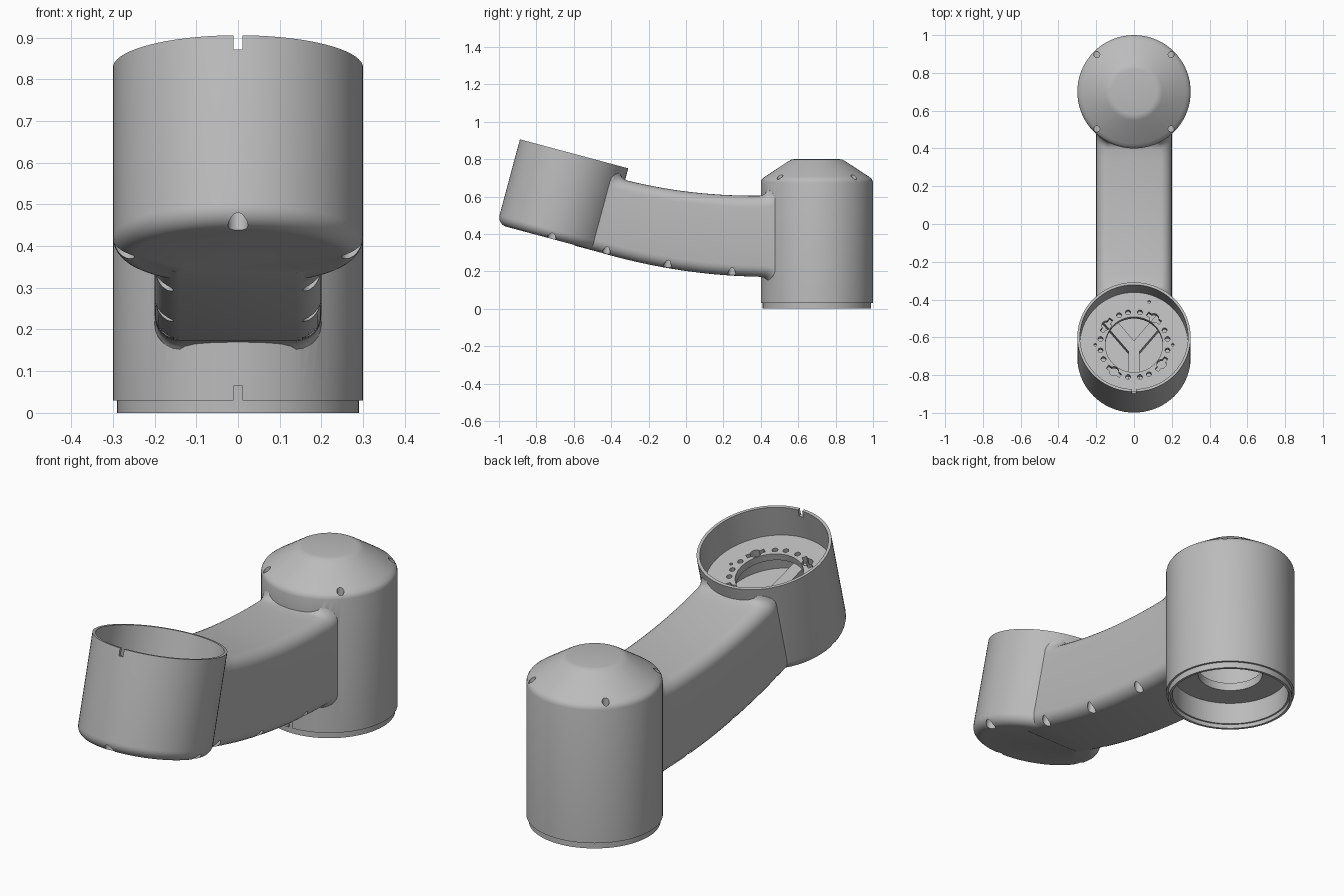
import bpy, bmesh
from math import sin, cos, pi, radians, sqrt
from mathutils import Matrix, Vector

if "Cube" in bpy.data.objects:
    bpy.data.objects.remove(bpy.data.objects["Cube"])

TILT = radians(15)
ARC_R = 3.0
ELBOW = Matrix.Translation((0, 0.7, 0))
CUP = Matrix.Translation((0, -0.72, 0.374)) @ Matrix.Rotation(-TILT, 4, 'X')

metal = bpy.data.materials.new("cast_grey")
metal.use_nodes = True
metal.diffuse_color = (0.5, 0.5, 0.5, 1)
metal.node_tree.nodes["Principled BSDF"].inputs["Base Color"].default_value = (0.5, 0.5, 0.5, 1)


def make_object(name, bm, matrix=Matrix()):
    bmesh.ops.recalc_face_normals(bm, faces=bm.faces)
    bm.transform(matrix)
    mesh = bpy.data.meshes.new(name)
    bm.to_mesh(mesh)
    bm.free()
    mesh.materials.append(metal)
    obj = bpy.data.objects.new(name, mesh)
    bpy.context.collection.objects.link(obj)
    return obj


def loft(bm, rings):
    """Skin closed rings of points and cap both ends."""
    loops = [[bm.verts.new(p) for p in ring] for ring in rings]
    n = len(loops[0])
    for a, b in zip(loops, loops[1:]):
        for i in range(n):
            j = (i + 1) % n
            bm.faces.new((a[i], a[j], b[j], b[i]))
    bm.faces.new(loops[0][::-1])
    bm.faces.new(loops[-1])


def turned(name, profile, matrix, sides=72):
    bm = bmesh.new()
    loft(bm, [[(r * cos(2 * pi * i / sides), r * sin(2 * pi * i / sides), z)
               for i in range(sides)] for r, z in profile])
    return make_object(name, bm, matrix)


def add_bore(bm, x, y, low, high, radius, matrix):
    place = matrix @ Matrix.Translation((x, y, (low + high) / 2))
    bmesh.ops.create_cone(bm, cap_ends=True, segments=20, radius1=radius,
                          radius2=radius, depth=high - low, matrix=place)


def add_box(bm, centre, size, matrix):
    bmesh.ops.create_cube(bm, size=1, matrix=matrix @ Matrix.Translation(centre)
                          @ Matrix.Diagonal((*size, 1)))


def combine(target, tool, operation):
    tool.hide_render = True
    mod = target.modifiers.new(operation, 'BOOLEAN')
    mod.operation, mod.object = operation, tool
    mod.solver = 'EXACT'
    mod.use_self = True
    with bpy.context.temp_override(object=target, active_object=target):
        bpy.ops.object.modifier_apply(modifier=mod.name)
    bpy.data.objects.remove(tool)


def arm_frame(s):
    """Frame at distance s along the arm, measured from the elbow wall."""
    bend = min(max(s, 0), ARC_R * TILT)
    a = bend / ARC_R
    rest = s - bend
    y = 0.4 - ARC_R * sin(a) - rest * cos(a)
    z = 0.388 + ARC_R * (1 - cos(a)) + rest * sin(a)
    return Matrix.Translation((0, y, z)) @ Matrix.Rotation(-a, 4, 'X')


def arm_half(s):
    t = min(max(s / (ARC_R * TILT), 0), 1)
    return 0.2175 - 0.0135 * t


def arm_section(s, top, bottom, wrap):
    """Rounded rectangle, flared up and down, wrapped around a housing wall."""
    half, corner, ring = arm_half(s), 0.06, []
    for q, (sx, sz) in enumerate(((1, 1), (-1, 1), (-1, -1), (1, -1))):
        for k in range(7):
            t = (q + k / 6) * pi / 2
            x = sx * (0.2 - corner) + corner * cos(t)
            z = sz * (half - corner) + corner * sin(t)
            z += top if sz > 0 else -bottom
            y = wrap * (0.3 - sqrt(0.09 - x * x))
            ring.append(arm_frame(s) @ Vector((x, y, z)))
    return ring


# Elbow housing with stepped rim and conical cap
housing = turned("arm_link", [
    (0.29, 0), (0.29, 0.03), (0.3, 0.03), (0.3, 0.675), (0.297, 0.687), (0.29, 0.697),
    (0.275, 0.708), (0.15, 0.79), (0.137, 0.797), (0.12, 0.8)], ELBOW)

# Tilted cup with rounded lower edge
edge = [(0.25 + 0.05 * sin(k * pi / 16), 0.05 - 0.05 * cos(k * pi / 16)) for k in range(9)]
cup = turned("cup", edge + [(0.3, 0.47)], CUP)

# Curved arm, flared where it meets both housings
fillet = [(0, 0.03), (0.006, 0.018), (0.015, 0.009), (0.028, 0.003), (0.045, 0)]
end = ARC_R * TILT
stations = [(-0.15, 0.03, 0.018, 1)]
stations += [(d, f, f * 0.6, 1) for d, f in fillet]
stations += [(0.045 + (end - 0.09) * k / 14, 0, 0, max(1 - k / 5, 0) - max(k / 5 - 1.8, 0))
             for k in range(1, 14)]
stations += [(end - d, f, 0, -1) for d, f in reversed(fillet)]
stations += [(end + 0.13, 0.03, 0, -1)]
bm = bmesh.new()
loft(bm, [arm_section(*st) for st in stations])
arm = make_object("arm", bm)

combine(housing, cup, 'UNION')
combine(housing, arm, 'UNION')

# Hollow interiors: open mouth, flange hole, inner chamber
combine(housing, turned("elbow_hollow", [
    (0.278, -0.02), (0.278, 0.02), (0.27, 0.02), (0.27, 0.13), (0.15, 0.13),
    (0.15, 0.17), (0.235, 0.17), (0.235, 0.6)], ELBOW), 'DIFFERENCE')
combine(housing, turned("cup_hollow", [
    (0.235, 0.17), (0.235, 0.28), (0.152, 0.28), (0.152, 0.315),
    (0.286, 0.315), (0.286, 0.5)], CUP), 'DIFFERENCE')

# Flange bolt holes and curved slots
bm = bmesh.new()
for quarter in range(4):
    turn = CUP @ Matrix.Rotation(quarter * pi / 2, 4, 'Z')
    for deg in (-10, 10, 26):
        a = radians(deg)
        add_bore(bm, 0.18 * cos(a), 0.18 * sin(a), 0.26, 0.34, 0.013, turn)
    a = radians(54)
    add_bore(bm, 0.18 * cos(a), 0.18 * sin(a), 0.26, 0.34, 0.025, turn)
    slot = turn @ Matrix.Rotation(a, 4, 'Z')
    add_box(bm, (0.18, 0, 0.3), (0.022, 0.085, 0.08), slot)
for x, y in ((0.205, 0), (-0.205, 0), (0.08, 0.235)):
    add_bore(bm, x, y, 0.295, 0.34, 0.007, CUP)
combine(housing, make_object("flange_holes", bm), 'DIFFERENCE')

# Screw bores around the cap, cup edge and arm edge, plus alignment notches
bm = bmesh.new()
for sx in (-1, 1):
    for sy in (-1, 1):
        add_bore(bm, sx * 0.197, sy * 0.197, 0.672, 0.8, 0.016, ELBOW)
    add_bore(bm, sx * 0.272, 0, -0.05, 0.08, 0.024, CUP)
    for s in (0.145, 0.47, end):
        h = arm_half(s)
        add_bore(bm, sx * 0.176, 0, -h - 0.06, -h + 0.06, 0.021, arm_frame(s))
add_bore(bm, 0, -0.272, -0.05, 0.08, 0.024, CUP)
add_box(bm, (0, -0.295, 0.47), (0.022, 0.05, 0.07), CUP)
add_box(bm, (0, -0.3, 0.0475), (0.022, 0.02, 0.035), ELBOW)
combine(housing, make_object("bores_and_notches", bm), 'DIFFERENCE')

# Three webs inside the cup chamber
bm = bmesh.new()
for deg in (50, 130, 270):
    add_box(bm, (0.115, 0, 0.19), (0.23, 0.06, 0.06),
            CUP @ Matrix.Rotation(radians(deg), 4, 'Z'))
make_object("chamber_webs", bm)

bpy.ops.object.select_all(action='DESELECT')
housing.select_set(True)
bpy.context.view_layer.objects.active = housing
bpy.ops.object.shade_smooth_by_angle(angle=radians(30))
